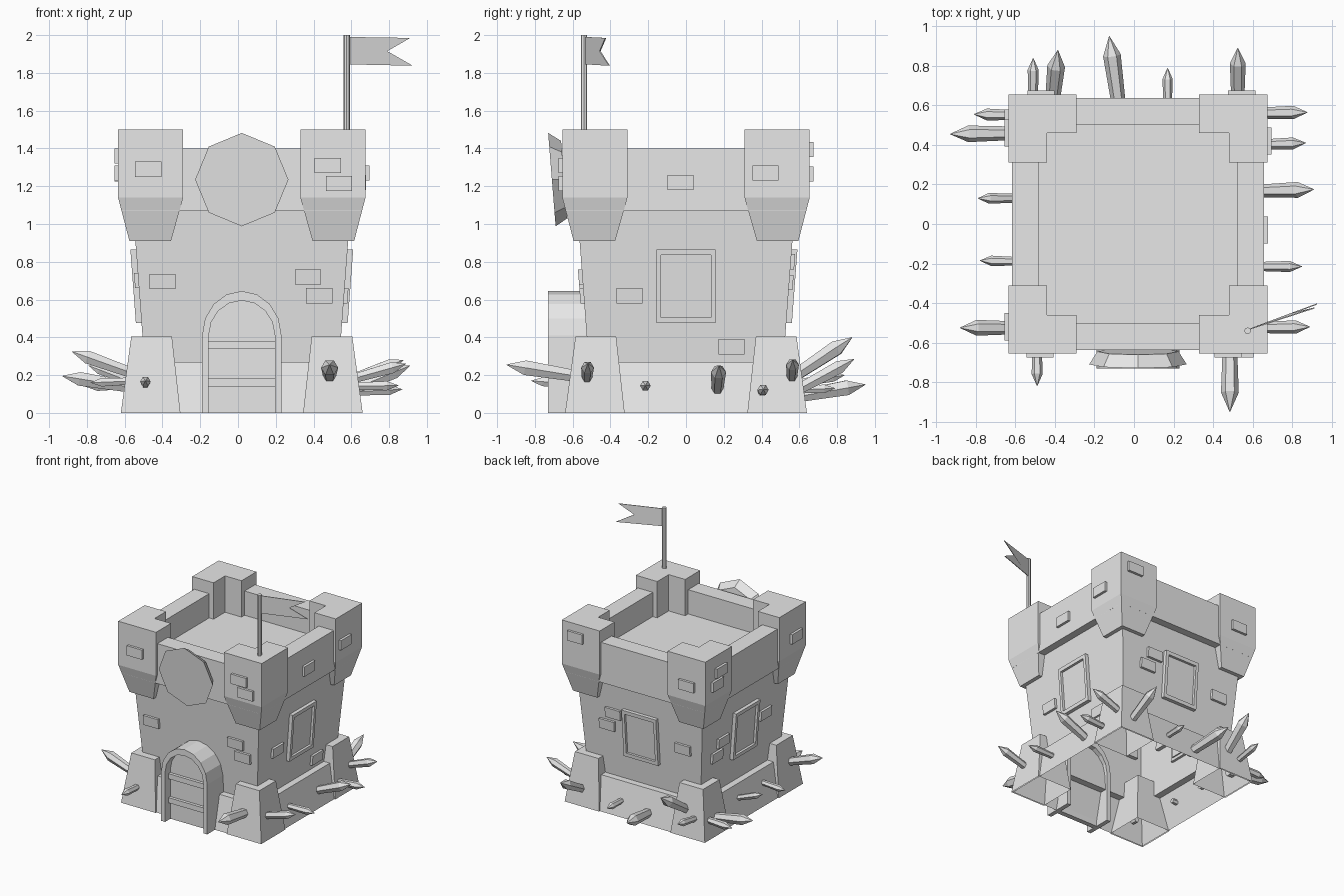
import bpy, bmesh
from math import sin, cos, pi
from mathutils import Vector

if "Cube" in bpy.data.objects:
    bpy.data.objects.remove(bpy.data.objects["Cube"], do_unlink=True)

CX = 0.02  # the tower's axis
stone = bpy.data.materials.new("grey_stone")
stone.use_nodes = True
stone.diffuse_color = (0.8, 0.8, 0.8, 1)
stone.node_tree.nodes["Principled BSDF"].inputs["Base Color"].default_value = (0.8, 0.8, 0.8, 1)


def loft(name, loops, start=True, end=True, close=False):
    """Skin a list of equal-length point loops, with optional end caps."""
    bm = bmesh.new()
    rows = [[bm.verts.new(p) for p in loop] for loop in loops]
    n = len(rows[0])
    pairs = list(zip(rows, rows[1:])) + ([(rows[-1], rows[0])] if close else [])
    for a, b in pairs:
        for i in range(n):
            j = (i + 1) % n
            bm.faces.new((a[i], a[j], b[j], b[i]))
    if start and not close:
        bm.faces.new(rows[0])
    if end and not close:
        bm.faces.new(rows[-1])
    bmesh.ops.recalc_face_normals(bm, faces=bm.faces)
    mesh = bpy.data.meshes.new(name)
    bm.to_mesh(mesh)
    bm.free()
    mesh.materials.append(stone)
    obj = bpy.data.objects.new(name, mesh)
    bpy.context.collection.objects.link(obj)
    return obj


def on_wall(side, along, out, z):
    """Point at a position along a wall, a distance out from the axis, and a height."""
    return Vector({"front": (along, -out, z), "back": (along, out, z),
                   "right_side": (CX + out, along, z), "left_side": (CX - out, along, z)}[side])


def square(h, z):
    return [(CX + sx * h, sy * h, z) for sx, sy in ((-1, -1), (1, -1), (1, 1), (-1, 1))]


def body(z):
    return 0.495 + 0.075 * z


def tower(z):
    return 0.655


def band(z):
    return 0.637


def slab(name, side, a, z, w, h, proud, base):
    """Plate lying against a wall and following its slope."""
    loops = []
    for d in (-0.03, proud):
        loops.append([on_wall(side, a + i * w / 2, base(z + k * h / 2) + d, z + k * h / 2)
                      for i, k in ((-1, -1), (1, -1), (1, 1), (-1, 1))])
    return loft(name, loops)


# Keep: skirt, flared body, overhanging parapet and sunken roof floor, open below
loft("keep", [square(0.63, 0), square(0.57, 0.27), square(body(0.27), 0.27),
              square(body(1.07), 1.07), square(0.637, 1.07), square(0.637, 1.4),
              square(0.5, 1.4), square(0.5, 1.2)], start=False)


# Corner turrets and corner buttresses
def corner_loop(sx, sy, out, side, inner, z):
    pts = ((out, out), (side, out), (side, inner), (inner, inner), (inner, side), (out, side))
    return [(CX + sx * x, sy * y, z) for x, y in pts]


def corner_square(sx, sy, out, inn, z):
    pts = ((out, out), (inn, out), (inn, inn), (out, inn))
    return [(CX + sx * x, sy * y, z) for x, y in pts]


for sx in (-1, 1):
    for sy in (-1, 1):
        tag = ("left" if sx > 0 else "right") + ("_back" if sy > 0 else "_front")
        loft("turret_" + tag, [corner_loop(sx, sy, 0.595, 0.375, 0.46, 0.91),
                               corner_loop(sx, sy, 0.655, 0.31, 0.46, 1.14),
                               corner_loop(sx, sy, 0.655, 0.31, 0.46, 1.5)])
        loft("buttress_" + tag, [corner_square(sx, sy, 0.64, 0.325, 0),
                                 corner_square(sx, sy, 0.585, 0.37, 0.405)], start=False)


# Door with arch and crossbars
def arch(r, top, y, spring=0.41, steps=8):
    pts = [(CX + r, y, 0)]
    for i in range(steps + 1):
        t = pi * i / steps
        pts.append((CX + r * cos(t), y, spring + (top - spring) * sin(t)))
    return pts + [(CX - r, y, 0)]


loft("door_arch", list(zip(arch(0.21, 0.645, -0.73), arch(0.21, 0.645, -0.5),
                           arch(0.175, 0.595, -0.5), arch(0.175, 0.595, -0.73))))
loft("door", [arch(0.175, 0.595, -0.66), arch(0.175, 0.595, -0.62)])
for z in (0.162, 0.36):
    slab("door_bar", "front", CX, z, 0.35, 0.043, 0.03, lambda z: 0.655)

# Windows with raised frames
for side in ("right_side", "left_side", "back"):
    mid = CX if side == "back" else 0
    corners = []
    for i, k in ((-1, -1), (1, -1), (1, 1), (-1, 1)):
        section = []
        for w, h, d in ((0.157, 0.195, -0.02), (0.157, 0.195, 0.03),
                        (0.132, 0.165, 0.03), (0.132, 0.165, -0.02)):
            z = 0.67 + k * h
            section.append(on_wall(side, mid + i * w, body(z) + d, z))
        corners.append(section)
    loft("window_frame_" + side, corners, close=True)
    slab("window_pane_" + side, side, mid, 0.67, 0.27, 0.34, 0.01, body)

# Raised bricks: wall, surface, position along and height
bricks = (
    ("front", tower, -0.475, 1.29), ("front", tower, 0.475, 1.31), ("front", tower, 0.535, 1.215),
    ("front", body, -0.4, 0.695), ("front", body, 0.37, 0.72), ("front", body, 0.43, 0.62),
    ("right_side", band, -0.03, 1.22), ("right_side", tower, 0.42, 1.27),
    ("right_side", body, -0.3, 0.62), ("right_side", body, 0.24, 0.35),
    ("back", tower, -0.47, 1.265), ("back", tower, 0.545, 1.395),
    ("back", body, 0.27, 0.8), ("back", body, 0.33, 0.69), ("back", body, -0.36, 0.67),
    ("left_side", tower, 0.46, 1.36), ("left_side", tower, 0.51, 1.265),
    ("left_side", tower, -0.52, 1.27),
    ("left_side", body, 0.28, 0.68), ("left_side", body, 0.35, 0.58), ("left_side", body, -0.27, 0.7))
for side, base, a, z in bricks:
    slab("brick_" + side, side, a, z, 0.138, 0.08, 0.02, base)

# Octagonal shield leaning out over the parapet
shield = []
for r, y in ((0.247, -0.71), (0.205, -0.645)):
    shield.append([(CX + r * sin(i * pi / 4), y - 0.08 * r * cos(i * pi / 4),
                    1.235 + r * cos(i * pi / 4)) for i in range(8)])
loft("shield", shield)


# Pointed stakes: wall, base position and height, tip position, distance and height, radius
def stake(side, a0, z0, a1, out, z1, r):
    p, q = on_wall(side, a0, 0.55, z0), on_wall(side, a1, out, z1)
    axis = (q - p).normalized()
    u = axis.cross(Vector((0, 0, 1))).normalized()
    v = u.cross(axis)
    neck = q - axis * r * 2.2
    rings = [[c + (u * cos(i * pi / 3) + v * sin(i * pi / 3)) * s for i in range(6)]
             for c, s in ((p, r * 0.75), (neck, r), (q, r * 0.03))]
    loft("stake_" + side, rings)


stakes = (
    ("front", -0.49, 0.15, -0.49, 0.82, 0.17, 0.028), ("front", 0.485, 0.19, 0.485, 0.95, 0.255, 0.045),
    ("right_side", 0.56, 0.17, 0.565, 0.857, 0.28, 0.034), ("right_side", 0.4, 0.11, 0.41, 0.85, 0.125, 0.03),
    ("right_side", 0.165, 0.11, 0.175, 0.89, 0.25, 0.04), ("right_side", -0.215, 0.14, -0.215, 0.83, 0.145, 0.028),
    ("right_side", -0.525, 0.17, -0.52, 0.87, 0.26, 0.034),
    ("back", -0.51, 0.15, -0.51, 0.84, 0.2, 0.028), ("back", -0.42, 0.18, -0.385, 0.88, 0.4, 0.045),
    ("back", -0.07, 0.08, -0.125, 0.95, 0.15, 0.045), ("back", 0.17, 0.12, 0.17, 0.79, 0.13, 0.026),
    ("back", 0.525, 0.1, 0.525, 0.89, 0.285, 0.04),
    ("left_side", 0.55, 0.15, 0.555, 0.83, 0.14, 0.03), ("left_side", 0.46, 0.13, 0.455, 0.95, 0.195, 0.042),
    ("left_side", 0.13, 0.15, 0.13, 0.81, 0.25, 0.027), ("left_side", -0.19, 0.17, -0.185, 0.8, 0.16, 0.026),
    ("left_side", -0.525, 0.2, -0.525, 0.9, 0.325, 0.04))
for s in stakes:
    stake(*s)

# Flagpole and swallow-tailed flag
loft("flagpole", [[(0.575 + 0.017 * cos(i * pi / 4), -0.54 + 0.017 * sin(i * pi / 4), z)
                   for i in range(8)] for z in (1.45, 2.0)])
flag = ((0.59, -0.53, 1.99), (0.59, -0.53, 1.845), (0.925, -0.405, 1.838),
        (0.79, -0.455, 1.915), (0.912, -0.425, 1.985))
loft("flag", [[(x, y + d, z) for x, y, z in flag] for d in (-0.003, 0.003)])
